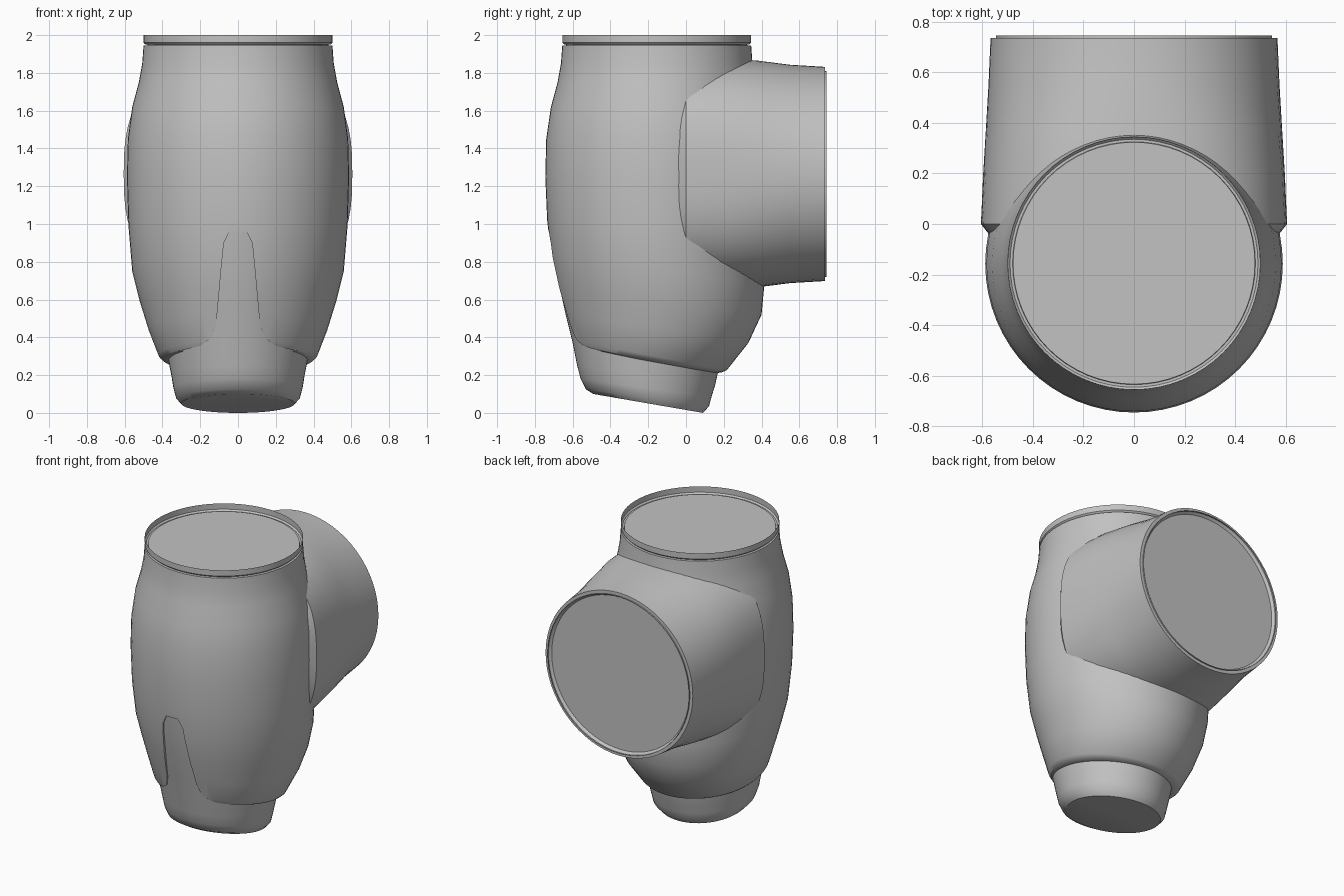
import bpy, bmesh, math

cube = bpy.data.objects.get("Cube")
if cube:
    bpy.data.objects.remove(cube)

SEG = 64
grey = bpy.data.materials.new("plain_grey")
grey.use_nodes = True
grey.diffuse_color = (0.54, 0.54, 0.54, 1)
grey.node_tree.nodes["Principled BSDF"].inputs["Base Color"].default_value = grey.diffuse_color


def loft(name, rings, lip=False):
    """Skin a closed solid through rings, or an open inward-facing lip."""
    bm = bmesh.new()
    loops = [[bm.verts.new(p) for p in ring] for ring in rings]
    n = len(loops[0])
    for a, b in zip(loops, loops[1:]):
        for i in range(n):
            j = (i + 1) % n
            bm.faces.new((a[i], a[j], b[j], b[i]))
    if not lip:
        bm.faces.new(loops[0][::-1])
        bm.faces.new(loops[-1])
    bmesh.ops.recalc_face_normals(bm, faces=bm.faces)
    if lip:
        bmesh.ops.reverse_faces(bm, faces=bm.faces)
    mesh = bpy.data.meshes.new(name)
    bm.to_mesh(mesh)
    bm.free()
    mesh.materials.append(grey)
    obj = bpy.data.objects.new(name, mesh)
    bpy.context.collection.objects.link(obj)
    return obj


def smooth(obj):
    bpy.ops.object.select_all(action='DESELECT')
    obj.select_set(True)
    bpy.context.view_layer.objects.active = obj
    bpy.ops.object.shade_smooth_by_angle(angle=math.radians(32))


def tilted_ring(rx, front_y, front_z, back_y, back_z):
    """Ellipse spanning a front point and a back point."""
    ring = []
    for i in range(SEG):
        a = math.tau * i / SEG
        t = (1 + math.sin(a)) / 2
        ring.append((rx * math.cos(a), front_y + t * (back_y - front_y),
                     front_z + t * (back_z - front_z)))
    return ring


def level_ring(r, z, cy=-0.155):
    return tilted_ring(r, cy - r, z, cy + r, z)


def branch_ring(y, rx, rz, power=2, cz=1.265):
    """Ellipse that turns squarer as the power rises."""
    ring = []
    for i in range(SEG):
        c, s = math.cos(math.tau * i / SEG), math.sin(math.tau * i / SEG)
        k = 1 / (abs(c) ** power + abs(s) ** power) ** (1 / power)
        ring.append((rx * k * c, y, cz + rz * k * s))
    return ring


# Barrel body with a tilted lower edge and a closed top
body = loft("barrel_body", [
    tilted_ring(0.37, -0.56, 0.34, 0.16, 0.21),
    tilted_ring(0.40, -0.59, 0.355, 0.19, 0.215),
    tilted_ring(0.42, -0.605, 0.385, 0.215, 0.225),
    tilted_ring(0.475, -0.643, 0.52, 0.33, 0.37),
    tilted_ring(0.52, -0.68, 0.66, 0.40, 0.52),
    tilted_ring(0.56, -0.712, 0.82, 0.415, 0.68),
    tilted_ring(0.58, -0.735, 1.02, 0.42, 0.96),
    tilted_ring(0.588, -0.745, 1.25, 0.43, 1.25),
    tilted_ring(0.583, -0.74, 1.45, 0.425, 1.45),
    tilted_ring(0.56, -0.715, 1.62, 0.40, 1.62),
    tilted_ring(0.525, -0.68, 1.75, 0.365, 1.75),
    level_ring(0.507, 1.85),
    level_ring(0.5, 1.945),
    level_ring(0.48, 1.945),
    level_ring(0.478, 1.955),
])

# Thin lips around the two open ends
smooth(loft("top_lip", [level_ring(0.49, 1.95), level_ring(0.5, 1.96),
                        level_ring(0.5, 2.0)], lip=True))
smooth(loft("branch_lip", [branch_ring(0.72, 0.545, 0.545),
                           branch_ring(0.745, 0.545, 0.545)], lip=True))

# Tapered slot cut in the lower front of the body
half = [(0.045, 0.96), (0.075, 0.9), (0.09, 0.75), (0.115, 0.47), (0.14, 0.4),
        (0.2, 0.355), (0.3, 0.33), (0.36, 0.2)]
outline = half + [(-x, z) for x, z in reversed(half)]
cutter = loft("slot_cutter", [[(x, y, z) for x, z in outline] for y in (-1, -0.45)])
cutter.hide_render = True
cut = body.modifiers.new("slot", 'BOOLEAN')
cut.operation = 'DIFFERENCE'
cut.solver = 'EXACT'
cut.object = cutter
smooth(body)
bpy.ops.object.modifier_apply(modifier="slot")
bpy.data.objects.remove(cutter)
smooth(body)

# Inner core: lower spigot whose front shows through the slot
core = loft("lower_spigot", [
    tilted_ring(0.30, -0.49, 0.10, 0.09, 0.0),
    tilted_ring(0.328, -0.53, 0.125, 0.122, 0.035),
    tilted_ring(0.342, -0.558, 0.18, 0.135, 0.085),
    tilted_ring(0.353, -0.576, 0.25, 0.155, 0.15),
    tilted_ring(0.375, -0.602, 0.38, 0.175, 0.24),
    tilted_ring(0.39, -0.637, 0.52, 0.2, 0.4),
    tilted_ring(0.41, -0.67, 0.67, 0.2, 0.55),
    tilted_ring(0.44, -0.702, 0.82, 0.2, 0.7),
    tilted_ring(0.4, -0.727, 1.0, 0.2, 0.9),
])
smooth(core)

# Wide side branch leaving the back, its end slightly recessed
branch = loft("side_branch", [
    branch_ring(-0.07, 0.55, 0.55, 2.7),
    branch_ring(0.0, 0.605, 0.605, 2.7),
    branch_ring(0.2, 0.596, 0.605, 2.6),
    branch_ring(0.38, 0.585, 0.6, 2.3),
    branch_ring(0.55, 0.575, 0.578, 2.1),
    branch_ring(0.735, 0.567, 0.567),
    branch_ring(0.735, 0.545, 0.545),
    branch_ring(0.72, 0.53, 0.53),
])
smooth(branch)
